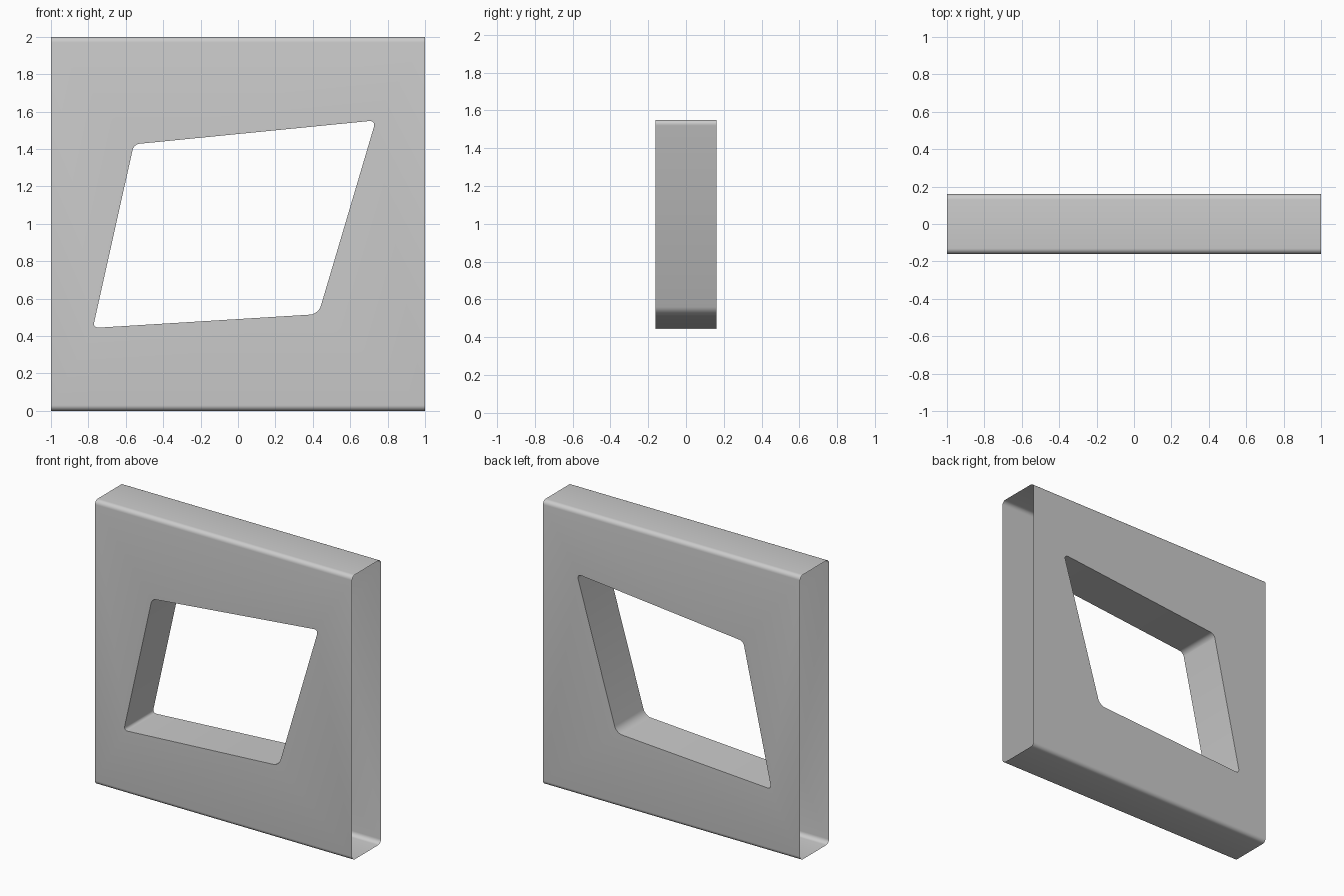
import bpy, bmesh
from mathutils import Vector

if "Cube" in bpy.data.objects:
    bpy.data.objects.remove(bpy.data.objects["Cube"])

HALF_DEPTH, RADIUS, SEG = 0.16, 0.03, 6


def rounded(corner, before, after, size):
    """Points of a small curve that rounds one corner."""
    c = Vector(corner)
    a = c + (Vector(before) - c).normalized() * size
    b = c + (Vector(after) - c).normalized() * size
    k = 0.55
    h1, h2 = a.lerp(c, k), b.lerp(c, k)
    pts = []
    for i in range(SEG + 1):
        t = i / SEG
        u = 1 - t
        pts.append(a * u**3 + h1 * 3 * u * u * t + h2 * 3 * u * t * t + b * t**3)
    return pts


# Slanted opening as four corners (x, z) with rounding sizes
hole = [(-0.776, 0.443), (0.430, 0.517), (0.737, 1.553), (-0.557, 1.425)]
sizes = [0.03, 0.045, 0.035, 0.03]
arcs = [rounded(hole[i], hole[i - 1], hole[(i + 1) % 4], sizes[i]) for i in range(4)]

bm = bmesh.new()

# Front and back sheets around the opening
rect = [(-1, RADIUS), (1, RADIUS), (1, 2 - RADIUS), (-1, 2 - RADIUS)]
rings, outers = [], []
for y in (-HALF_DEPTH, HALF_DEPTH):
    outer = [bm.verts.new((x, y, z)) for x, z in rect]
    inner = [[bm.verts.new((p.x, y, p.y)) for p in arc] for arc in arcs]
    for i in range(4):
        j = (i + 1) % 4
        bm.faces.new((outer[i], outer[j], inner[j][0], inner[i][-1]))
        for a, b in zip(inner[i], inner[i][1:]):
            bm.faces.new((outer[i], b, a))
    outers.append(outer)
    rings.append([v for arc in inner for v in arc])

# Walls of the opening
front, back = rings
for i in range(len(front)):
    j = (i + 1) % len(front)
    bm.faces.new((front[i], front[j], back[j], back[i]))

# Top and bottom strips with rounded long edges; both x ends stay open
for z, inward, left, right in ((0, RADIUS, 0, 1), (2, 2 - RADIUS, 3, 2)):
    f, b = (-HALF_DEPTH, z), (HALF_DEPTH, z)
    path = rounded(f, (-HALF_DEPTH, inward), b, RADIUS)
    path += rounded(b, f, (HALF_DEPTH, inward), RADIUS)
    rows = [(outers[0][left], outers[0][right])]
    rows += [tuple(bm.verts.new((x, p.x, p.y)) for x in (-1, 1)) for p in path[1:-1]]
    rows.append((outers[1][left], outers[1][right]))
    for p, q in zip(rows, rows[1:]):
        bm.faces.new((p[0], p[1], q[1], q[0]))

bmesh.ops.recalc_face_normals(bm, faces=bm.faces)
# Keep the front sheet facing forward
bm.faces.ensure_lookup_table()
if bm.faces[0].normal.y > 0:
    bmesh.ops.reverse_faces(bm, faces=bm.faces)

mesh = bpy.data.meshes.new("wall_frame")
bm.to_mesh(mesh)
bm.free()
frame = bpy.data.objects.new("wall_frame", mesh)
bpy.context.collection.objects.link(frame)
bpy.context.view_layer.objects.active = frame
frame.select_set(True)
bpy.ops.object.shade_smooth_by_angle(angle=0.6)
